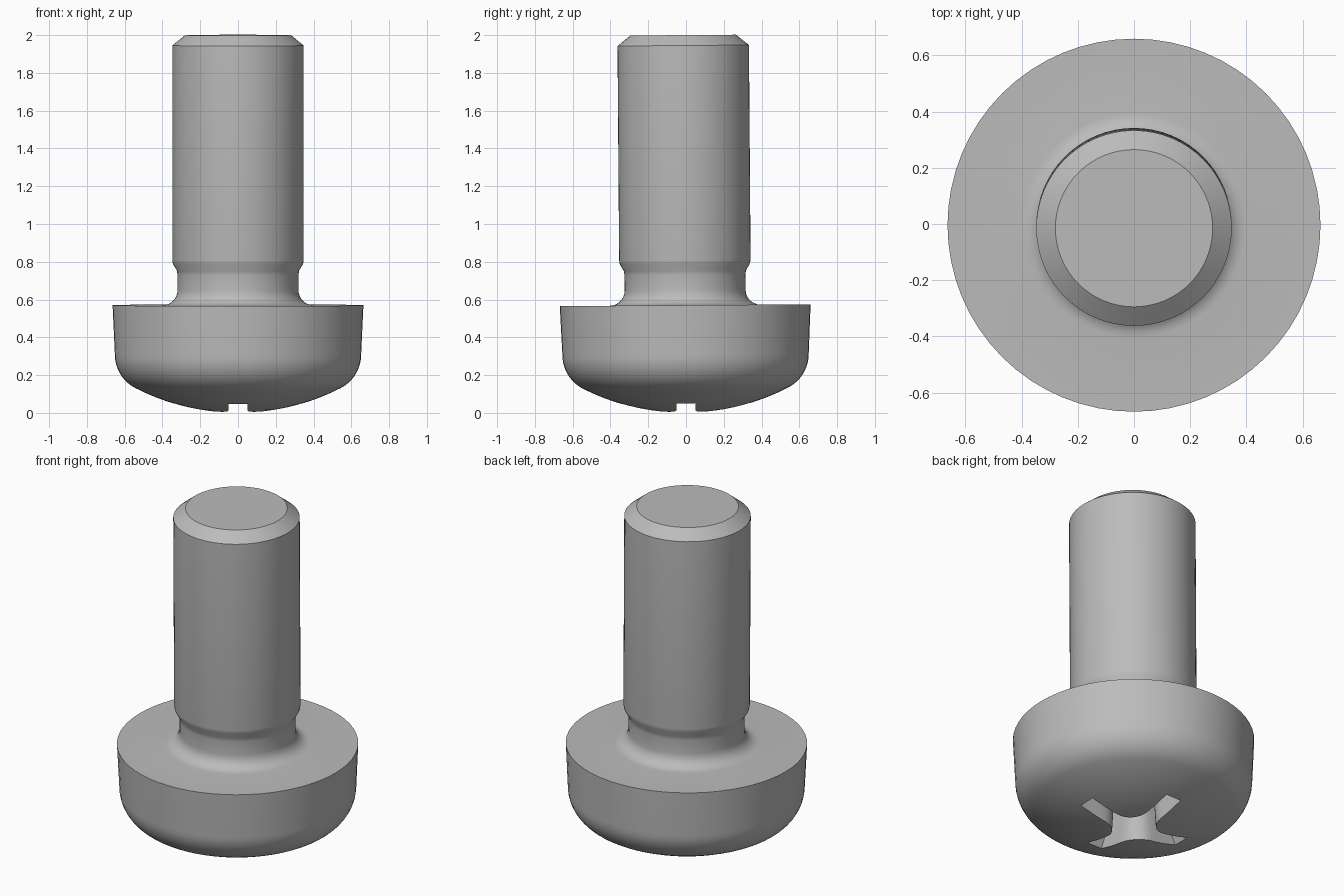
import bpy, bmesh
from math import sin, cos, pi, radians, asin

if "Cube" in bpy.data.objects:
    bpy.data.objects.remove(bpy.data.objects["Cube"])

steel = bpy.data.materials.new("grey steel")
steel.use_nodes = True
grey = (0.5, 0.5, 0.5, 1)
steel.diffuse_color = grey
steel.node_tree.nodes["Principled BSDF"].inputs["Base Color"].default_value = grey
SIDES = 64


def arc(cx, cz, r, a0, a1, n):
    """Points on an arc, angles in degrees."""
    angles = [radians(a0 + (a1 - a0) * i / n) for i in range(n + 1)]
    return [(cx + r * cos(a), cz + r * sin(a)) for a in angles]


def make_object(name, bm):
    bmesh.ops.recalc_face_normals(bm, faces=bm.faces)
    mesh = bpy.data.meshes.new(name)
    bm.to_mesh(mesh)
    bm.free()
    mesh.materials.append(steel)
    obj = bpy.data.objects.new(name, mesh)
    bpy.context.collection.objects.link(obj)
    return obj


def loft(name, rings):
    """Skin a stack of equal-length rings and cap both ends."""
    bm = bmesh.new()
    loops = [[bm.verts.new(p) for p in ring] for ring in rings]
    for low, high in zip(loops, loops[1:]):
        n = len(low)
        for i in range(n):
            j = (i + 1) % n
            bm.faces.new((low[i], low[j], high[j], high[i]))
    bm.faces.new(loops[0])
    bm.faces.new(loops[-1])
    return make_object(name, bm)


# Screw profile from the domed head up to the chamfered shaft end
DOME_R = 1.19
dome = arc(0, DOME_R, DOME_R, -89, -62.8, 9)
shoulder = arc(0.452, 0.309, 0.2, -62.8, 0, 9)[1:]
neck = arc(0.40, 0.65, 0.08, 270, 180, 7)
shaft = [(0.32, 0.73), (0.323, 0.752), (0.345, 0.79),
         (0.348, 0.81), (0.348, 1.945), (0.28, 2.0)]
profile = dome + shoulder + [(0.664, 0.57)] + neck + shaft
screw = loft("screw_body", [
    [(r * cos(2 * pi * i / SIDES), r * sin(2 * pi * i / SIDES), z)
     for i in range(SIDES)] for r, z in profile])


# Cross recess: four tapering wings joined by rounded inner corners
def cross_ring(length, half, fillet, z):
    c = half + fillet
    quarter = [(length, -half), (length, half)]
    quarter += arc(c, c, fillet, 270, 180, 8)
    pts = []
    for k in range(4):
        s, t = sin(k * pi / 2), cos(k * pi / 2)
        pts += [(x * t - y * s, x * s + y * t, z) for x, y in quarter]
    return pts


recess = loft("recess_cutter", [cross_ring(0.38, 0.052, 0.12, -0.03),
                                cross_ring(0.17, 0.044, 0.09, 0.38),
                                cross_ring(0.03, 0.01, 0.015, 0.43)])
cut = screw.modifiers.new("cross recess", "BOOLEAN")
cut.operation = "DIFFERENCE"
cut.solver = "EXACT"
cut.object = recess

# Apply the cut, then smooth the curved faces
bpy.ops.object.select_all(action="DESELECT")
bpy.context.view_layer.objects.active = screw
screw.select_set(True)
bpy.ops.object.modifier_apply(modifier=cut.name)
bpy.data.objects.remove(recess)
bpy.ops.object.shade_smooth_by_angle(angle=radians(30))

# The screw leans very slightly forward
screw.rotation_euler.x = radians(0.43)
